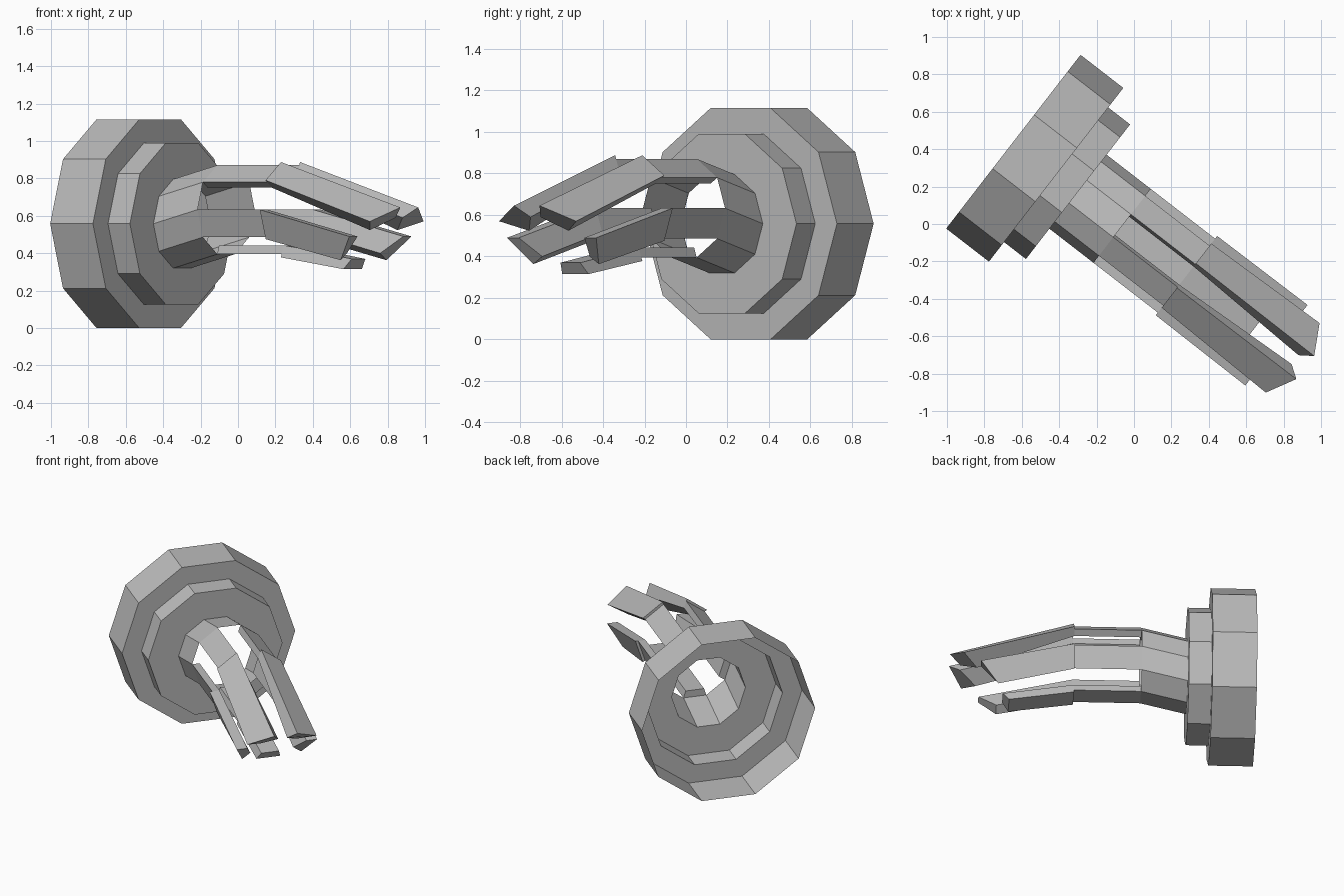
import bpy, bmesh, math
from mathutils import Vector

cube = bpy.data.objects.get("Cube")
if cube:
    bpy.data.objects.remove(cube)

grey = bpy.data.materials.new("plain_grey")
grey.use_nodes = True
grey.diffuse_color = (0.5, 0.5, 0.5, 1)
grey.node_tree.nodes["Principled BSDF"].inputs["Base Color"].default_value = (0.5, 0.5, 0.5, 1)

SIDES = 10
AXIS = Vector((0.791, -0.612, 0))     # direction the arm points
ACROSS = Vector((0.612, 0.791, 0))    # horizontal, square to the arm
ORIGIN = Vector((-0.645, 0.44, 0))    # under the centre of the open back
LOW, HIGH = 0.558, 0.633              # centre heights of cuff and hand
WRIST, KNUCKLE, BEND = 0.437, 0.735, 1.17


def place(s, t, z):
    return ORIGIN + AXIS * s + ACROSS * t + Vector((0, 0, z))


def ring_point(k, s, r, z):
    a = math.tau * k / SIDES
    return place(s, r * math.cos(a), z + r * math.sin(a))


def make(name, rings, closed_ring=True, caps=False):
    """Skin a row of equal rings; optionally cap both ends."""
    bm = bmesh.new()
    rows = [[bm.verts.new(p) for p in ring] for ring in rings]
    n = len(rows[0])
    for a, b in zip(rows, rows[1:]):
        for i in range(n):
            j = (i + 1) % n
            bm.faces.new((a[i], a[j], b[j], b[i]))
    if caps:
        bm.faces.new(rows[0])
        bm.faces.new(rows[-1])
    bmesh.ops.recalc_face_normals(bm, faces=bm.faces)
    mesh = bpy.data.meshes.new(name)
    bm.to_mesh(mesh)
    bm.free()
    mesh.materials.append(grey)
    obj = bpy.data.objects.new(name, mesh)
    bpy.context.collection.objects.link(obj)


def shell(name, profile):
    make(name, [[ring_point(k, *p) for k in range(SIDES)] for p in profile])


# Hollow stepped cuff and bent palm
shell("cuff", [(0, 0.587, LOW), (0.289, 0.587, LOW), (0.289, 0.455, LOW)])
shell("cuff_step", [(0.289, 0.455, LOW), (WRIST, 0.455, LOW), (WRIST, 0.25, LOW)])
shell("palm", [(WRIST, 0.25, LOW), (KNUCKLE, 0.25, HIGH)])


def section(k, s, outer, inner):
    return [ring_point(k, s, outer, HIGH), ring_point(k + 1, s, outer, HIGH),
            ring_point(k + 1, s, inner, HIGH), ring_point(k, s, inner, HIGH)]


def finger(name, k, tip):
    make(name + "_base", [section(k, KNUCKLE, 0.25, 0.2),
                          section(k, BEND, 0.25, 0.2)], caps=True)
    make(name + "_tip", [section(k, BEND, 0.268, 0.2),
                         [place(*p) for p in tip]], caps=True)


def mirrored(tip):
    """Same tip on the other side, with corner order swapped."""
    flip = [(s, -t, z) for s, t, z in tip]
    return [flip[1], flip[0], flip[3], flip[2]]


# Fingers sit on every second side of the palm
upper = [(1.888, 0.235, 0.57), (1.973, 0.078, 0.645), (1.904, 0.03, 0.59), (1.80, 0.12, 0.524)]
side = [(1.664, 0.2, 0.363), (1.778, 0.272, 0.49), (1.778, 0.2, 0.49), (1.664, 0.145, 0.4)]
lower = [(1.59, -0.08, 0.315), (1.59, 0.08, 0.315), (1.63, 0.06, 0.37), (1.63, -0.06, 0.37)]
finger("upper_left_finger", 1, upper)
finger("upper_right_finger", 3, mirrored(upper))
finger("side_left_finger", 9, side)
finger("side_right_finger", 5, mirrored(side))
finger("lower_finger", 7, lower)
